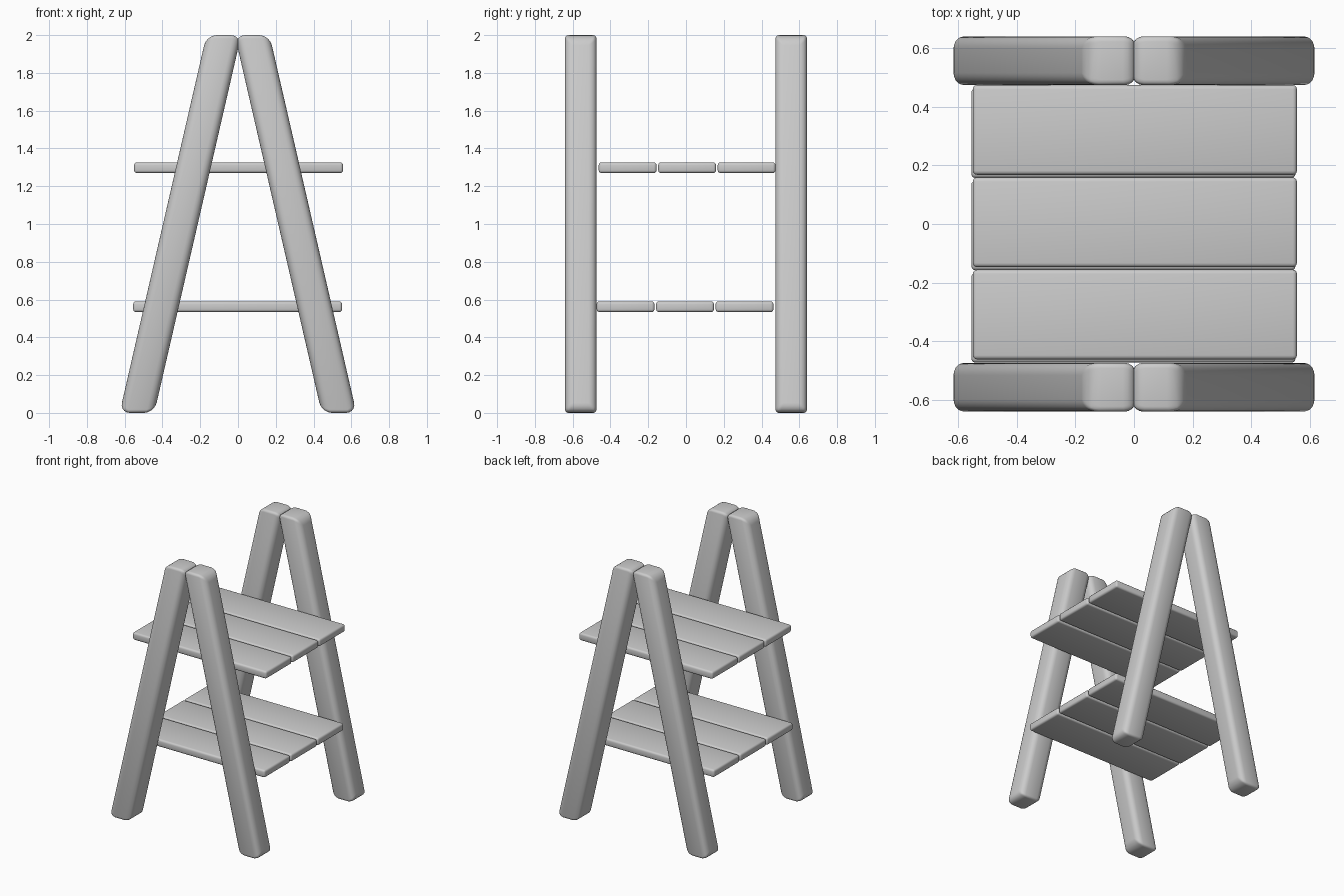
import bpy
import bmesh
from mathutils import Vector

cube = bpy.data.objects.get("Cube")
if cube:
    bpy.data.objects.remove(cube, do_unlink=True)


def finish(bm, name, radius_of, segments):
    """Turn a block into a smooth object whose edges are rounded by their direction."""
    layer = bm.edges.layers.float.new("bevel_weight_edge")
    widest = 0.1
    for edge in bm.edges:
        d = edge.verts[1].co - edge.verts[0].co
        axis = max(range(3), key=lambda i: abs(d[i]))
        edge[layer] = radius_of[axis] / widest
    bmesh.ops.recalc_face_normals(bm, faces=bm.faces)
    mesh = bpy.data.meshes.new(name)
    bm.to_mesh(mesh)
    bm.free()
    obj = bpy.data.objects.new(name, mesh)
    bpy.context.collection.objects.link(obj)
    bevel = obj.modifiers.new("rounded_edges", "BEVEL")
    bevel.limit_method = "WEIGHT"
    bevel.width = widest
    bevel.segments = segments
    bpy.ops.object.select_all(action="DESELECT")
    obj.select_set(True)
    bpy.context.view_layer.objects.active = obj
    bpy.ops.object.modifier_apply(modifier=bevel.name)
    bpy.ops.object.shade_smooth_by_angle(angle=0.7)
    return obj


def leg(name, side, y):
    """A leaning post with level ends; side is +1 for left and -1 for right."""
    bm = bmesh.new()
    bmesh.ops.create_cube(bm, size=1)
    for v in bm.verts:
        centre = 0.075 if v.co.z > 0 else 0.535
        v.co = Vector((side * (centre + v.co.x * 0.184), y + v.co.y * 0.166, 2 * v.co.z + 1))
    finish(bm, name, (0.018, 0.055, 0.042), 5)


def board(name, x, y, z):
    bm = bmesh.new()
    bmesh.ops.create_cube(bm, size=1)
    for v in bm.verts:
        v.co = Vector((x + v.co.x * 1.106, y + v.co.y * 0.306, z + v.co.z * 0.056))
    finish(bm, name, (0.014, 0.014, 0.014), 3)


# Two A-shaped frames
for end, y in (("front", -0.557), ("back", 0.557)):
    for label, side in (("left", 1), ("right", -1)):
        leg(f"{end}_{label}_leg", side, y)

# Two shelves of three boards each
for shelf, x, y, z in (("lower", -0.002, -0.005, 0.562), ("upper", 0.003, 0.006, 1.298)):
    for i, place in enumerate(("front", "middle", "back")):
        board(f"{shelf}_{place}_board", x, y + (i - 1) * 0.315, z)
